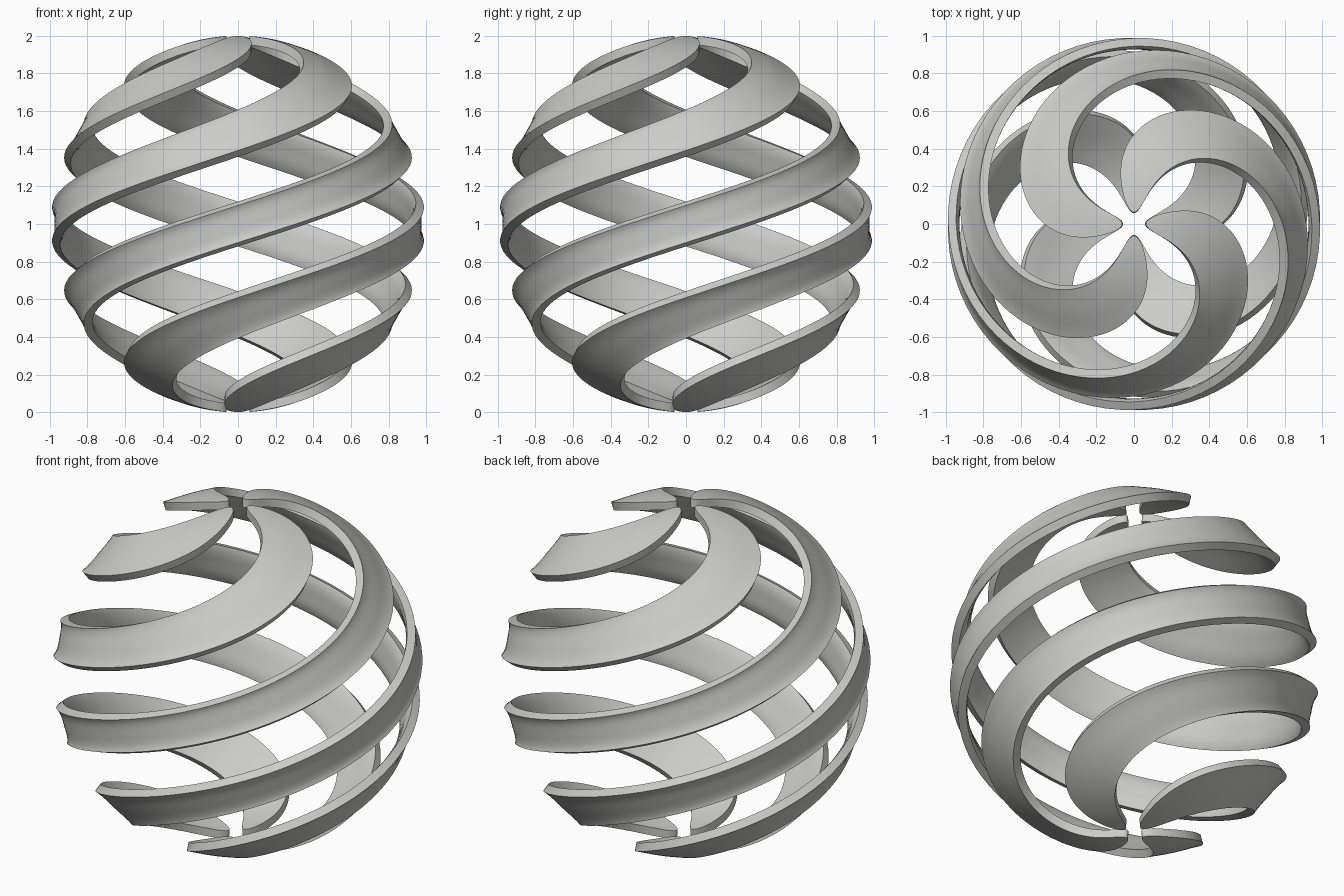
import bpy
import bmesh
import math
from mathutils import Matrix

# Clear only the default cube
cube = bpy.data.objects.get("Cube")
if cube:
    bpy.data.objects.remove(cube, do_unlink=True)

BANDS = 4
RADIUS = 0.957
THICKNESS = 0.047

# Single light grey material
grey = bpy.data.materials.new("light_grey")
grey.use_nodes = True
grey.diffuse_color = (0.6, 0.6, 0.59, 1)
grey.node_tree.nodes["Principled BSDF"].inputs["Base Color"].default_value = (0.6, 0.6, 0.59, 1)


def sphere_gore(name, angle):
    """One pole-to-pole sphere slice, 45 degrees wide, centred on the given angle."""
    bm = bmesh.new()
    bmesh.ops.create_uvsphere(bm, u_segments=4 * BANDS, v_segments=16, radius=RADIUS)
    bmesh.ops.rotate(bm, verts=bm.verts, matrix=Matrix.Rotation(math.pi / (2 * BANDS), 3, 'Z'))
    unwanted = [f for f in bm.faces
                if abs(math.atan2(f.calc_center_median().y, f.calc_center_median().x))
                > math.pi / (2 * BANDS)]
    bmesh.ops.delete(bm, geom=unwanted, context='FACES')
    bmesh.ops.rotate(bm, verts=bm.verts, matrix=Matrix.Rotation(angle, 3, 'Z'))
    mesh = bpy.data.meshes.new(name)
    bm.to_mesh(mesh)
    bm.free()
    mesh.materials.append(grey)
    obj = bpy.data.objects.new(name, mesh)
    bpy.context.collection.objects.link(obj)
    return obj


for i in range(BANDS):
    band = sphere_gore(f"spiral_band_{i + 1}", i * 2 * math.pi / BANDS)

    # Smooth the strip and round its tips
    subsurf = band.modifiers.new("smooth", 'SUBSURF')
    subsurf.levels = subsurf.render_levels = 3

    # One full turn from pole to pole
    twist = band.modifiers.new("twist", 'SIMPLE_DEFORM')
    twist.deform_method = 'TWIST'
    twist.deform_axis = 'Z'
    twist.angle = 2 * math.pi

    # Thicken outwards, square to the twisted surface
    solid = band.modifiers.new("thickness", 'SOLIDIFY')
    solid.thickness = THICKNESS
    solid.offset = 1

    # Bake the band, keep its rims sharp and stand it on the ground
    bpy.ops.object.select_all(action='DESELECT')
    band.select_set(True)
    bpy.context.view_layer.objects.active = band
    bpy.ops.object.convert(target='MESH')
    bpy.ops.object.shade_smooth_by_angle(angle=math.radians(35))
    band.location.z = 1
